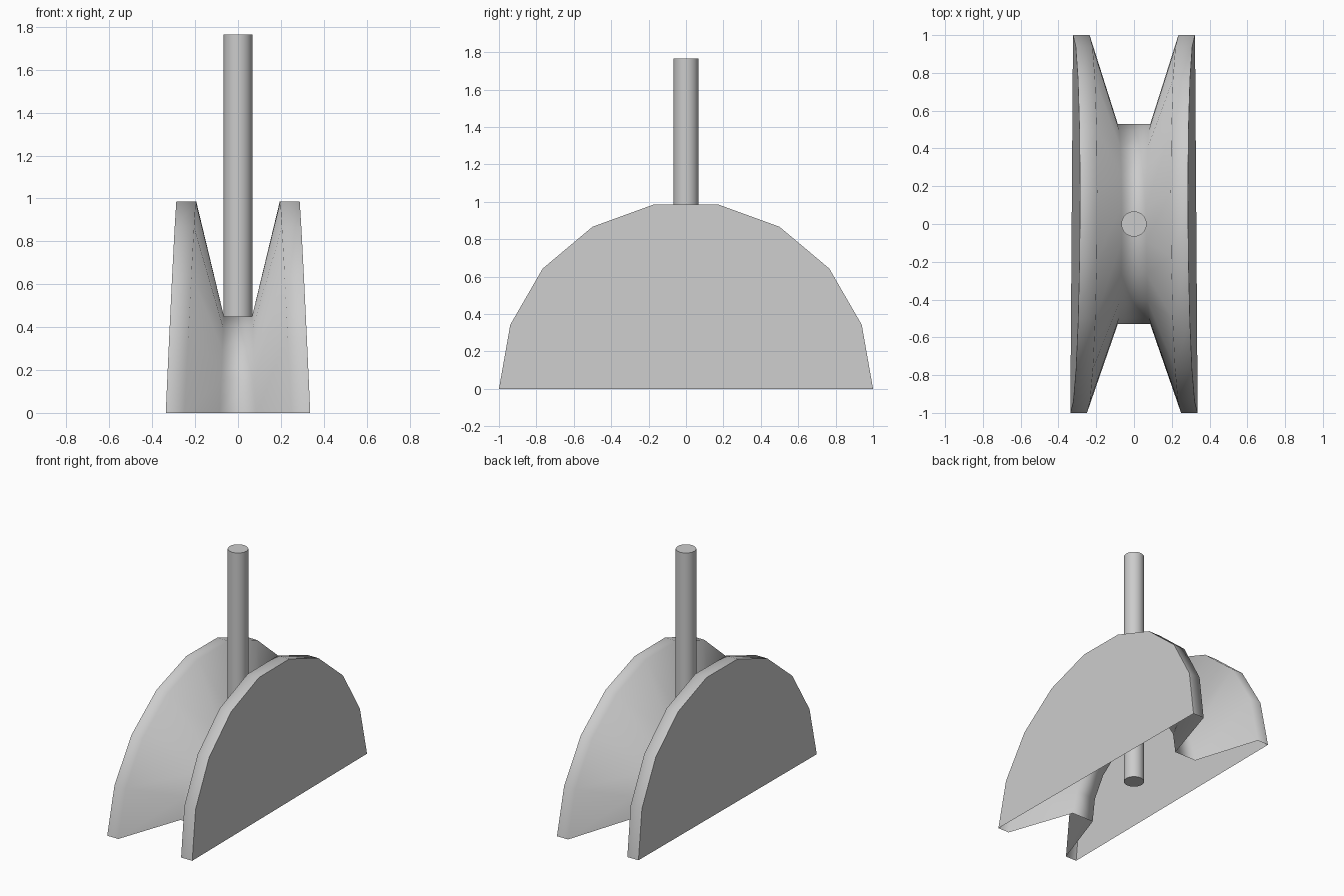
import bpy, bmesh
from math import sin, cos, pi, radians

if "Cube" in bpy.data.objects:
    bpy.data.objects.remove(bpy.data.objects["Cube"])

STEPS = 9

def smooth(obj, angle):
    bpy.ops.object.select_all(action='DESELECT')
    obj.select_set(True)
    bpy.context.view_layer.objects.active = obj
    bpy.ops.object.shade_smooth_by_angle(angle=radians(angle))

# Half pulley wheel: grooved shell, open underneath
# Each profile column: y radius, z radius, half width at base, taper with height, skew with y
side = [(1.0, 1.0, 0.33, 0.044, 0.007),
        (1.0, 1.0, 0.242, 0.047, 0.007),
        (0.53, 0.457, 0.086, 0.045, 0.0)]
columns = [(1, c) for c in side] + [(-1, c) for c in reversed(side)]

bm = bmesh.new()
rows = []
for i in range(STEPS + 1):
    a = pi * i / STEPS
    row = []
    for sgn, (ry, rz, w, taper, skew) in columns:
        y, z = ry * cos(a), rz * sin(a)
        row.append(bm.verts.new((sgn * (w - taper * z - skew * y), y, z)))
    rows.append(row)
for r0, r1 in zip(rows, rows[1:]):
    for j in range(len(columns) - 1):
        bm.faces.new((r0[j], r0[j + 1], r1[j + 1], r1[j]))

# Flat outer cheeks
bm.faces.new([r[0] for r in rows])
bm.faces.new([r[-1] for r in reversed(rows)])
bmesh.ops.recalc_face_normals(bm, faces=bm.faces)
bm.normal_update()
top = max(bm.faces, key=lambda f: f.normal.z * f.calc_center_median().z)
if max(bm.faces, key=lambda f: f.calc_center_median().z).normal.z < 0:
    bmesh.ops.reverse_faces(bm, faces=bm.faces)
mesh = bpy.data.meshes.new("half_wheel")
bm.to_mesh(mesh)
bm.free()
wheel = bpy.data.objects.new("half_wheel", mesh)
bpy.context.collection.objects.link(wheel)
smooth(wheel, 80)

# Upright rod through the groove
z0, z1 = 0.04, 1.765
bpy.ops.mesh.primitive_cylinder_add(vertices=32, radius=0.067, depth=z1 - z0,
                                    location=(0, 0, (z0 + z1) / 2))
rod = bpy.context.object
rod.name = "rod"
smooth(rod, 40)
